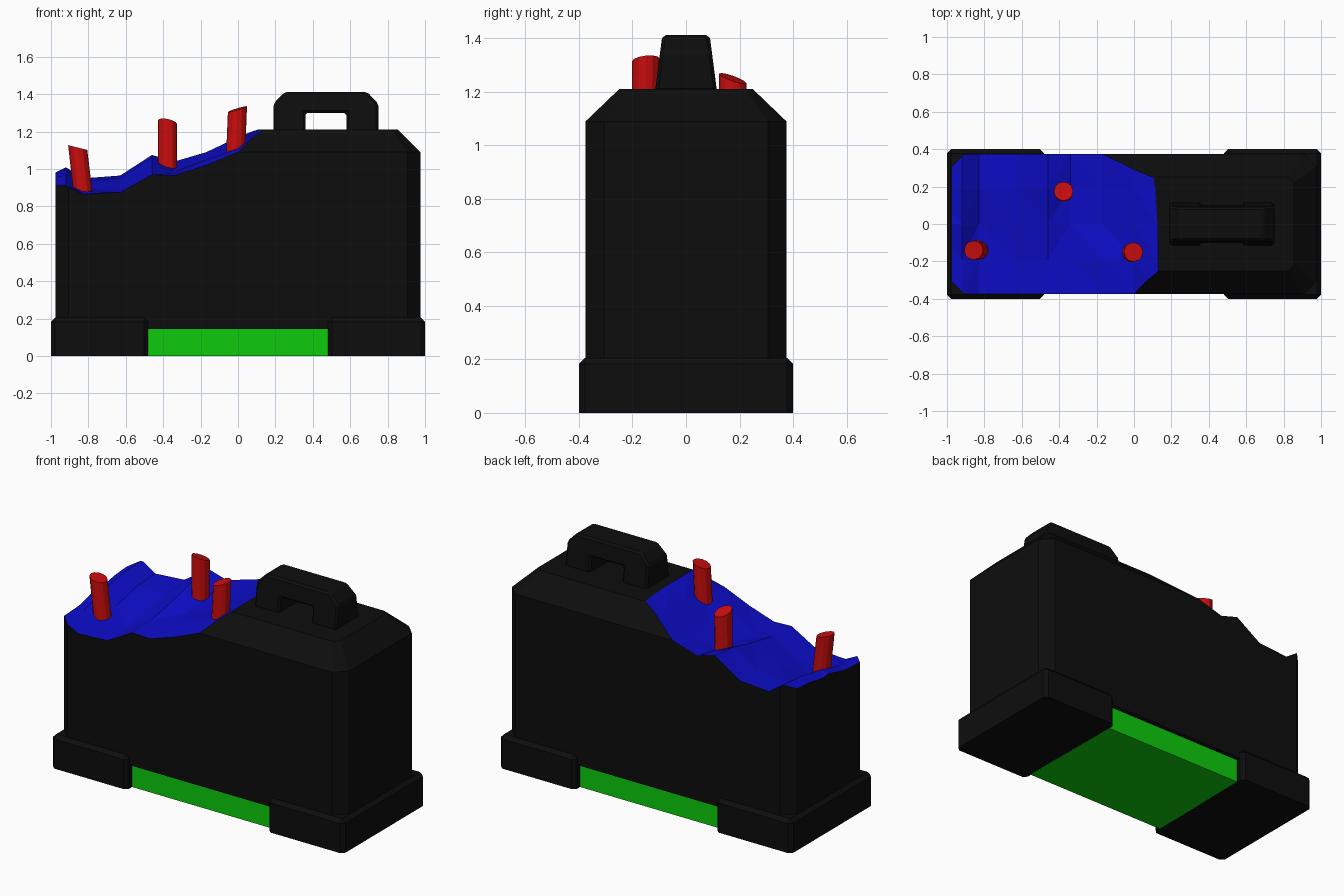
import bpy, bmesh, random
from mathutils import Vector

default = bpy.data.objects.get("Cube")
if default:
    bpy.data.objects.remove(default, do_unlink=True)
random.seed(4)


def material(name, color):
    mat = bpy.data.materials.new(name)
    mat.use_nodes = True
    rgba = (*color, 1)
    mat.diffuse_color = rgba
    mat.node_tree.nodes["Principled BSDF"].inputs["Base Color"].default_value = rgba
    return mat


dark, lit = 0.004, 0.6
black = material("casing black", (dark, dark, dark))
blue = material("fracture blue", (dark, dark, lit))
red = material("rod red", (lit, dark, dark))
green = material("base green", (dark, lit, dark))


def finish(bm, name, *mats):
    """Turn a bmesh into a named object with the given materials."""
    bmesh.ops.recalc_face_normals(bm, faces=bm.faces)
    mesh = bpy.data.meshes.new(name)
    bm.to_mesh(mesh)
    bm.free()
    for mat in mats:
        mesh.materials.append(mat)
    obj = bpy.data.objects.new(name, mesh)
    bpy.context.collection.objects.link(obj)
    return obj


def box(bm, low, high):
    low, high = Vector(low), Vector(high)
    for v in bmesh.ops.create_cube(bm, size=1)["verts"]:
        v.co = (low + high) / 2 + v.co * (high - low)


def loft(bm, rings):
    """Skin a stack of closed rings and cap both ends."""
    loops = [[bm.verts.new(p) for p in ring] for ring in rings]
    for a, b in zip(loops, loops[1:]):
        for i in range(len(a)):
            j = (i + 1) % len(a)
            bm.faces.new((a[i], a[j], b[j], b[i]))
    bm.faces.new(loops[0][::-1])
    bm.faces.new(loops[-1])


def octagon(x, y, cut, z):
    """Rectangle outline with cut corners."""
    quarter = [(x, y - cut), (x - cut, y)]
    ring = []
    for sx, sy in ((1, 1), (-1, 1), (-1, -1), (1, -1)):
        pts = quarter if sx == sy else quarter[::-1]
        ring += [(sx * px, sy * py, z) for px, py in pts]
    return ring


# Casing with cut corners and a sloped shoulder
bm = bmesh.new()
loft(bm, [octagon(0.975, 0.375, 0.068, 0.145),
          octagon(0.975, 0.375, 0.068, 1.09),
          octagon(0.855, 0.25, 0.03, 1.21)])
casing = finish(bm, "casing", black, blue)

# Jagged surface that breaks off one end of the casing
stations = [-1.1, -0.92, -0.83, -0.63, -0.46, -0.34, -0.17, 0, 0.125, 0.2]
front = [0.92, 0.91, 0.865, 0.875, 0.97, 0.965, 1.02, 1.09, 1.2, 1.3]
back = [0.93, 1.01, 0.95, 0.965, 1.075, 1.04, 1.09, 1.18, 1.22, 1.3]
rows = [-0.5, -0.375, -0.19, 0, 0.19, 0.375, 0.5]
bm = bmesh.new()
grid = []
for y in rows:
    t = min(max((y + 0.375) / 0.75, 0), 1)
    line = []
    for x, f, b in zip(stations, front, back):
        bump = random.uniform(-0.02, 0.015) if abs(y) < 0.3 and x < 0 else 0
        line.append(bm.verts.new((x, y, f + (b - f) * t + bump)))
    grid.append(line)
for a, b in zip(grid, grid[1:]):
    for i in range(len(a) - 1):
        bm.faces.new((a[i], a[i + 1], b[i + 1], b[i]))
bmesh.ops.triangulate(bm, faces=bm.faces[:])
rim = [e for e in bm.edges if e.is_boundary]
walls = bmesh.ops.extrude_edge_only(bm, edges=rim)["geom"]
for v in walls:
    if isinstance(v, bmesh.types.BMVert):
        v.co.z = 2
bmesh.ops.holes_fill(bm, edges=[e for e in bm.edges if e.is_boundary], sides=0)
for f in bm.faces:
    f.material_index = 1
cutter = finish(bm, "fracture_cutter", black, blue)
cutter.hide_render = True

cut = casing.modifiers.new("fracture", "BOOLEAN")
cut.operation = "DIFFERENCE"
cut.solver = "EXACT"
cut.object = cutter
bpy.context.view_layer.objects.active = casing
bpy.ops.object.modifier_apply(modifier=cut.name)
bpy.data.objects.remove(cutter, do_unlink=True)

# Feet under both ends, bevelled everywhere but along the ground
for side, name in ((1, "left_foot"), (-1, "right_foot")):
    bm = bmesh.new()
    a, b = sorted((side * 0.48, side))
    box(bm, (a, -0.4, 0), (b, 0.4, 0.205))
    edges = [e for e in bm.edges if max(v.co.z for v in e.verts) > 0.1]
    bmesh.ops.bevel(bm, geom=edges, offset=0.022, segments=1, affect="EDGES")
    finish(bm, name, black)

# Recessed block between the feet
bm = bmesh.new()
box(bm, (-0.485, -0.35, 0), (0.485, 0.35, 0.147))
finish(bm, "base_block", green)

# Carrying handle: arch outline, narrowing towards the top
mid = 0.47
half = [(0.11, 1.3), (0.11, 1.2), (0.28, 1.2), (0.28, 1.35), (0.22, 1.412)]
arch = [(mid + x, z) for x, z in half] + [(mid - x, z) for x, z in half[::-1]]
bm = bmesh.new()


def depth(z):
    return 0.116 - 0.13 * (z - 1.2)


loft(bm, [[(x, s * depth(z), z) for x, z in arch] for s in (-1, 1)])
handle = finish(bm, "handle", black)
bevel = handle.modifiers.new("soft edges", "BEVEL")
bevel.width = 0.012
bevel.segments = 1
bevel.limit_method = "ANGLE"

# Leaning rods with slanted tops, sunk into the broken surface
rods = [((-0.825, -0.14, 0.84), (-0.857, -0.14, 1.115), (-0.25, 0)),
        ((-0.377, 0.17, 0.94), (-0.377, 0.175, 1.25), (-0.2, -0.35)),
        ((-0.015, -0.155, 1.02), (-0.003, -0.15, 1.32), (0.3, 0.1))]
for n, (foot, top, slant) in enumerate(rods):
    bm = bmesh.new()
    bmesh.ops.create_cone(bm, cap_ends=True, segments=12, radius1=0.051,
                          radius2=0.051, depth=2)
    for v in bm.verts:
        x, y, z = v.co
        if z > 0:
            v.co = Vector(top) + Vector((x, y, x * slant[0] + y * slant[1]))
        else:
            v.co = Vector(foot) + Vector((x, y, 0))
    finish(bm, f"rod_{n + 1}", red)
